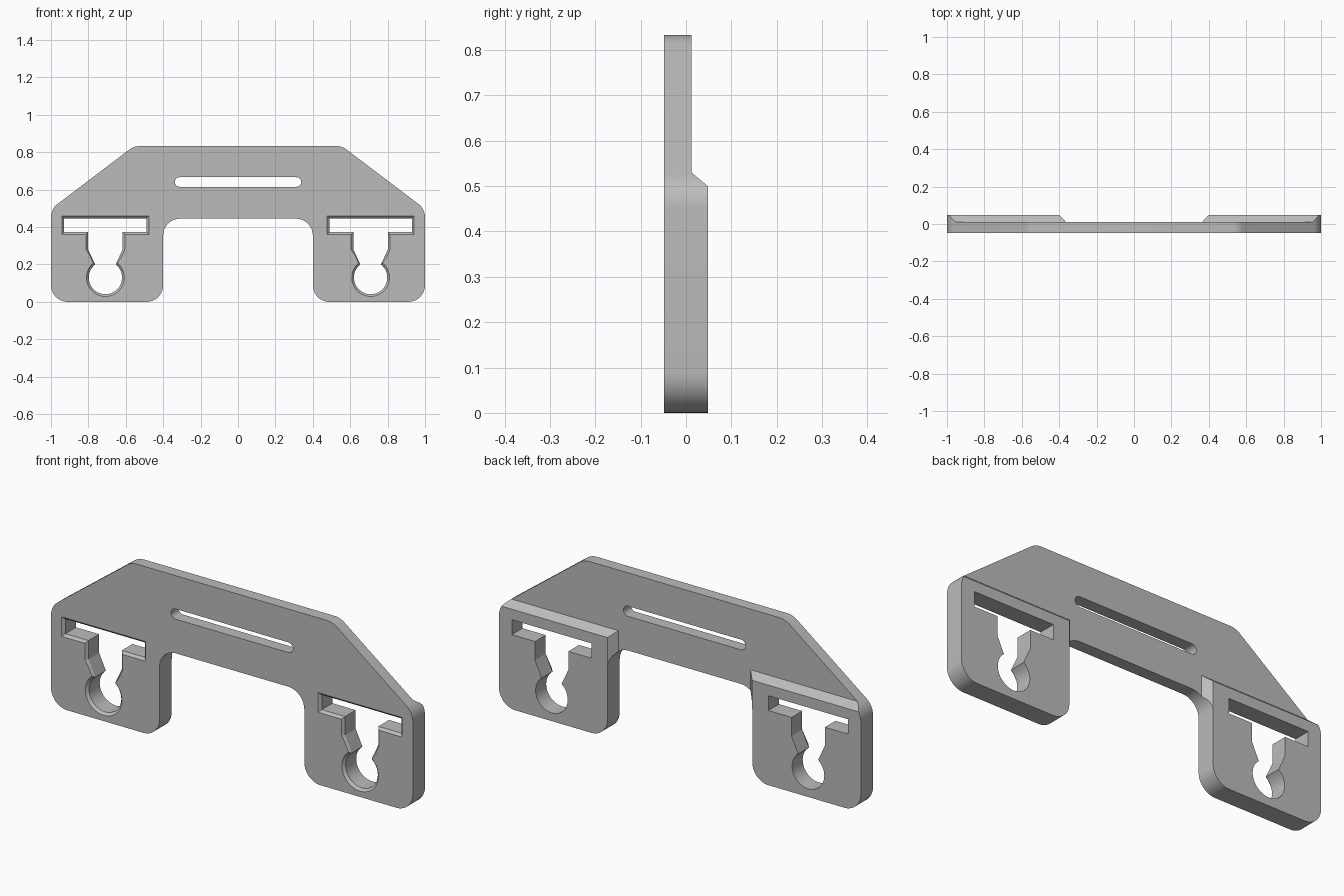
import bpy, bmesh
from math import acos, cos, sin, pi, tan
from mathutils import Vector

FRONT, BACK, STEP = -0.048, 0.048, 0.012

if "Cube" in bpy.data.objects:
    bpy.data.objects.remove(bpy.data.objects["Cube"])

grey = bpy.data.materials.new("plain_grey")
grey.use_nodes = True
grey.diffuse_color = (0.5, 0.5, 0.5, 1)
grey.node_tree.nodes["Principled BSDF"].inputs["Base Color"].default_value = (0.5, 0.5, 0.5, 1)


def loft(name, rings):
    """Closed solid through rings with equal point counts."""
    bm = bmesh.new()
    loops = [[bm.verts.new(p) for p in ring] for ring in rings]
    n = len(loops[0])
    for a, b in zip(loops, loops[1:]):
        for i in range(n):
            j = (i + 1) % n
            bm.faces.new((a[i], a[j], b[j], b[i]))
    bm.faces.new(loops[0])
    bm.faces.new(loops[-1])
    bmesh.ops.recalc_face_normals(bm, faces=bm.faces)
    mesh = bpy.data.meshes.new(name)
    bm.to_mesh(mesh)
    bm.free()
    mesh.materials.append(grey)
    obj = bpy.data.objects.new(name, mesh)
    bpy.context.collection.objects.link(obj)
    return obj


def at_y(points, y):
    return [(x, y, z) for x, z in points]


def rounded(points, radius, steps=10):
    """Replace each corner of a polygon with a tangent arc."""
    out = []
    for i, p in enumerate(points):
        p = Vector(p)
        a = (Vector(points[i - 1]) - p).normalized()
        b = (Vector(points[(i + 1) % len(points)]) - p).normalized()
        half = a.angle(b) / 2
        centre = p + (a + b).normalized() * radius / sin(half)
        u = p + a * radius / tan(half) - centre
        v = p + b * radius / tan(half) - centre
        sweep = u.angle(v)
        for k in range(steps + 1):
            t = k / steps
            w = (u * sin((1 - t) * sweep) + v * sin(t * sweep)) / sin(sweep)
            out.append(tuple(centre + w))
    return out


def keyhole(cx, grow):
    """T slot, tapering stem and round hole, enlarged by grow."""
    r, neck = 0.089 + grow, 0.055 + 0.8 * grow
    mid = 0.13
    side = [(0.22 + grow, 0.447 + grow), (0.22 + grow, 0.373 - grow),
            (0.092 + grow, 0.373 - grow), (0.092 + grow, 0.28)]
    start = acos(neck / r)
    for k in range(25):
        a = start + (-pi / 2 - start) * k / 24
        side.append((r * cos(a), mid + r * sin(a)))
    mirrored = [(-x, z) for x, z in reversed(side[:-1])]
    return [(cx + x, z) for x, z in side + mirrored]


# Bracket outline with two feet
half = [(0.556, 0.833), (1, 0.497), (1, 0), (0.4, 0), (0.4, 0.445)]
outline = rounded(half + [(-x, z) for x, z in reversed(half)], 0.09)
bracket = loft("bracket", [at_y(outline, FRONT), at_y(outline, BACK)])

cutters = []
# Thin the upper plate, leaving a sloped top on the foot pads
profile = [(STEP, 0.53), (0.06, 0.49), (0.06, 1), (STEP, 1)]
cutters.append(loft("upper_cutter", [[(x, y, z) for y, z in profile] for x in (-1.2, 1.2)]))
# Thin the bridge between the pads, with sloped pad sides
profile = [(-0.365, STEP), (0.365, STEP), (0.411, 0.06), (-0.411, 0.06)]
cutters.append(loft("bridge_cutter", [[(x, y, z) for x, y in profile] for z in (-0.1, 0.9)]))
# Keyholes with a bevelled front rim
for side in (-1, 1):
    cx = 0.709 * side
    cutters.append(loft("keyhole_cutter", [at_y(keyhole(cx, g), y) for g, y in
                                           ((0.024, FRONT - 0.012), (0, FRONT + 0.012), (0, 0.1))]))
# Long strap slot
r = 0.0255
slot = [(s * (0.312 + r * cos(a)), 0.641 + s * r * sin(a))
        for s in (1, -1) for a in [-pi / 2 + pi * k / 14 for k in range(15)]]
cutters.append(loft("strap_slot_cutter", [at_y(slot, -0.1), at_y(slot, 0.1)]))

for cutter in cutters:
    cutter.hide_render = True
    mod = bracket.modifiers.new(cutter.name, "BOOLEAN")
    mod.operation, mod.solver, mod.object = "DIFFERENCE", "EXACT", cutter

# Bake the cuts and drop the cutters
bpy.context.view_layer.update()
mesh = bpy.data.meshes.new_from_object(bracket.evaluated_get(bpy.context.evaluated_depsgraph_get()))
bracket.modifiers.clear()
bracket.data = mesh
mesh.name = "bracket"
for cutter in cutters:
    bpy.data.objects.remove(cutter)

bpy.ops.object.select_all(action="DESELECT")
bracket.select_set(True)
bpy.context.view_layer.objects.active = bracket
bpy.ops.object.shade_smooth_by_angle(angle=0.4)
